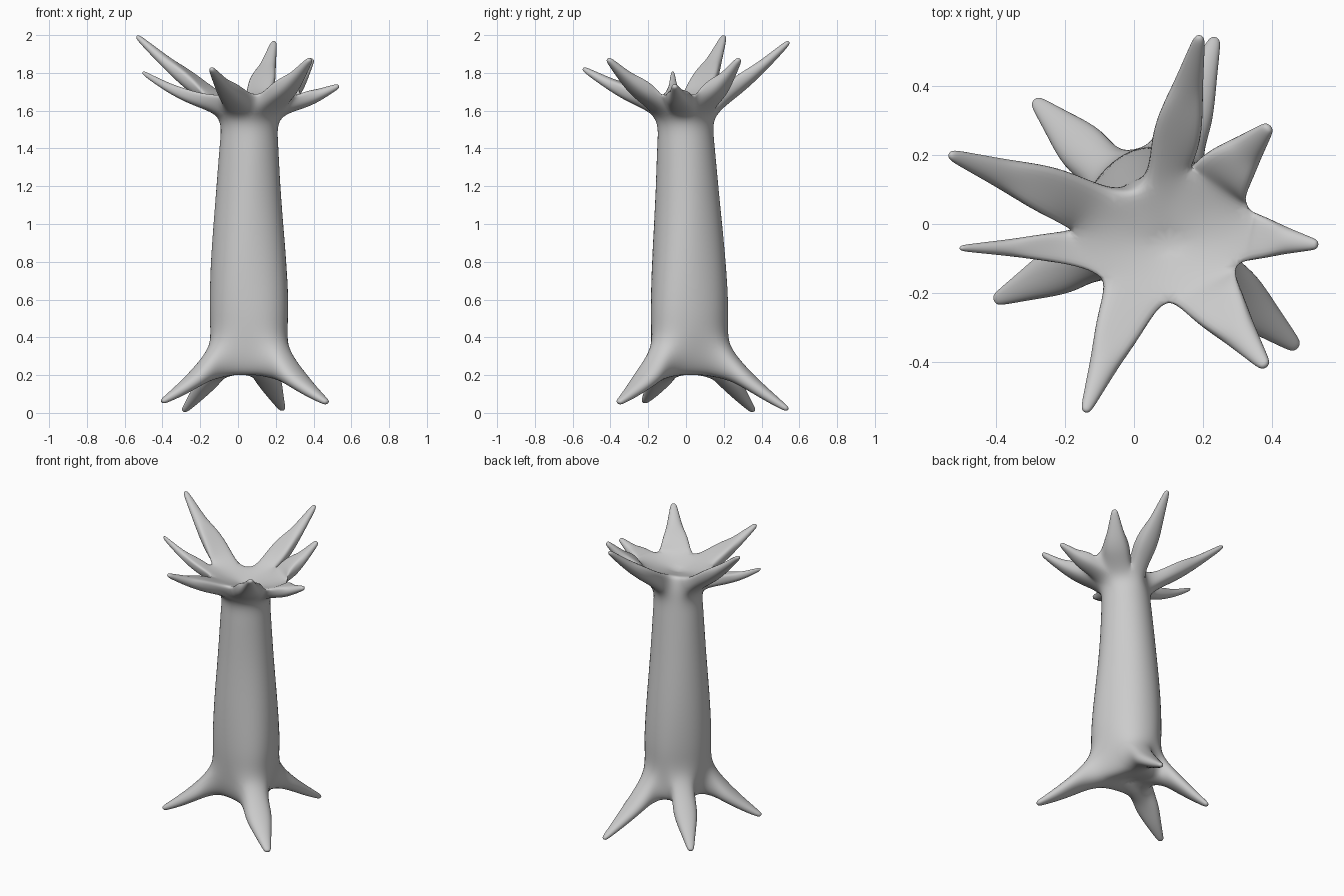
import bpy, bmesh
from math import radians, cos, sin
from mathutils import Vector

if "Cube" in bpy.data.objects:
    bpy.data.objects.remove(bpy.data.objects["Cube"])

bm = bmesh.new()
sharp_edge = bm.edges.layers.float.new("crease_edge")
sharp_vert = bm.verts.layers.float.new("crease_vert")
N = 8
# column angles at the foot (between roots) and at the crown (between branches)
FOOT = [52, 92, 116, 152, 186, 226, 297, 341]
CROWN = [66, 100, 136, 170, 212, 276, 335, 385]
# extra foot reach per column: the back and left roots are webbed together
WEB = [1.0, 1.3, 1.3, 1.0, 1.0, 1.0, 1.05, 1.05]

# trunk rings: z, centre x, centre y, radius, twist from foot to crown
ROWS = [(.18, .05, 0, .18, 0), (.38, .07, 0, .225, 0), (.52, .072, 0, .24, .1),
        (.80, .062, 0, .225, .4), (1.15, .058, -.003, .19, .75),
        (1.45, .062, -.012, .170, 1), (1.57, .065, -.012, .157, 1)]
rings = []
for j, (z, cx, cy, r, f) in enumerate(ROWS):
    ring = []
    for a, b, w in zip(FOOT, CROWN, WEB):
        t = radians(a + (b - a) * f)
        k = r * w if j == 0 else r
        ring.append(bm.verts.new((cx + k * cos(t), cy + k * sin(t), z)))
    rings.append(ring)

# crown rim: the valleys between branches
RIM = [(.16, .15), (.05, .10), (-.06, .085), (-.18, -.03),
       (-.07, -.155), (.10, -.215), (.31, -.125), (.36, .04)]
rings.append([bm.verts.new((x, y, 1.68)) for x, y in RIM])


def spike(base, tip, width, bend, lip):
    """Tapering limb grown out of one side quad of the trunk."""
    tip = Vector(tip)
    start = sum((v.co for v in base), Vector()) / 4
    d = (tip - start).normalized()
    side = Vector((0, 0, 1)).cross(d).normalized()
    up = d.cross(side)
    prev = base
    for t, w, h in ((.32, .088, .05), (.65, .053, .036), (.94, .026, .02), (1.02, .016, .013)):
        c = start.lerp(tip, t) + Vector((0, 0, bend * 4 * t * (1 - t)))
        s, u = side * w * width, up * h * (.5 + width / 2)
        sec = [bm.verts.new(c + o) for o in (-s - u, s - u, s + u, -s + u)]
        for k in range(4):
            m = (k + 1) % 4
            bm.faces.new((prev[k], prev[m], sec[m], sec[k]))
        for k in (2, 3):  # crisp edges along the flat top of a branch
            bm.edges.get((prev[k], sec[k]))[sharp_edge] = lip if t < .9 else 0
        prev = sec
    bm.faces.new(prev)


# limbs by side index: tip, width, bend, lip sharpness
ROOTS = {0: ((.235, .535, .02), .95, -.01, 0), 2: ((-.285, .355, .012), 1.0, -.01, 0),
         4: ((-.40, -.22, .06), 1.0, -.015, 0), 6: ((.47, -.355, .055), 1.1, -.015, 0)}
BRANCHES = {0: ((.19, .54, 1.96), .9, -.015, .4), 2: ((-.53, .20, 1.99), .9, -.01, .4),
            3: ((-.50, -.07, 1.80), .5, -.025, .4), 4: ((-.14, -.54, 1.82), .85, -.01, .4),
            5: ((.38, -.41, 1.87), 1.0, -.01, .4), 6: ((.53, -.06, 1.73), .8, -.005, .4),
            7: ((.39, .28, 1.87), 1.0, -.01, .4)}

# trunk walls, opening into a limb where one grows
for j in range(len(rings) - 1):
    limbs = ROOTS if j == 0 else BRANCHES if j == len(rings) - 2 else {}
    for i in range(N):
        n = (i + 1) % N
        quad = [rings[j][i], rings[j][n], rings[j + 1][n], rings[j + 1][i]]
        if i in limbs:
            spike(quad, *limbs[i])
        else:
            bm.faces.new(quad)

# hollow crown centre and arched underside, each a fan to one sharp point
for ring, centre in ((rings[-1], (.10, -.06, 1.63)), (rings[0], (.04, 0, .23))):
    c = bm.verts.new(centre)
    c[sharp_vert] = 1
    for i in range(N):
        bm.faces.new((ring[i], ring[(i + 1) % N], c))

# crisp lip on the bare stretch of rim at the back
bm.edges.get((rings[-1][1], rings[-1][2]))[sharp_edge] = .4

bmesh.ops.recalc_face_normals(bm, faces=bm.faces)
mesh = bpy.data.meshes.new("tree_trunk")
bm.to_mesh(mesh)
bm.free()
mesh.shade_smooth()
tree = bpy.data.objects.new("tree_trunk", mesh)
bpy.context.collection.objects.link(tree)
sub = tree.modifiers.new("smooth", 'SUBSURF')
sub.levels = sub.render_levels = 3
